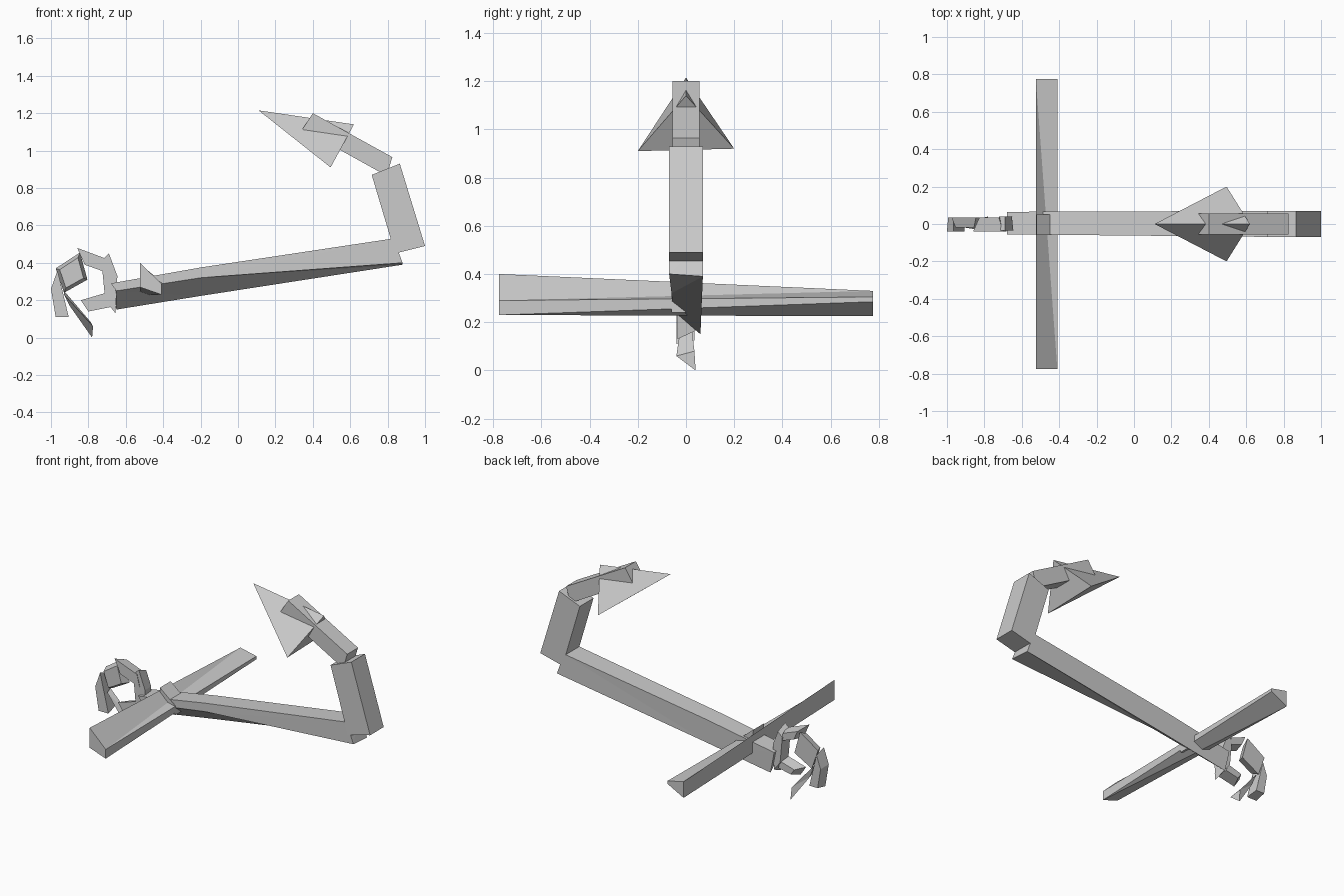
import bpy, bmesh

metal = bpy.data.materials.new("grey metal")
metal.diffuse_color = (0.6, 0.6, 0.6, 1)


def loft(name, sections):
    """Closed solid skinned through matching point loops."""
    bm = bmesh.new()
    rings = [[bm.verts.new(p) for p in s] for s in sections]
    n = len(rings[0])
    for a, b in zip(rings, rings[1:]):
        for i in range(n):
            j = (i + 1) % n
            bm.faces.new((a[i], a[j], b[j], b[i]))
    bm.faces.new(rings[0][::-1])
    bm.faces.new(rings[-1])
    bmesh.ops.triangulate(bm, faces=bm.faces[:])
    bmesh.ops.recalc_face_normals(bm, faces=bm.faces[:])
    me = bpy.data.meshes.new(name)
    bm.to_mesh(me)
    bm.free()
    me.materials.append(metal)
    ob = bpy.data.objects.new(name, me)
    bpy.context.collection.objects.link(ob)
    return ob


def slab(name, outline, y0, y1, shrink=1.0):
    """Side outline in x/z extruded along y, the far side optionally shrunk."""
    cx = sum(p[0] for p in outline) / len(outline)
    cz = sum(p[1] for p in outline) / len(outline)
    far = [(cx + (x - cx) * shrink, y1, cz + (z - cz) * shrink) for x, z in outline]
    return loft(name, [[(x, y0, z) for x, z in outline], far])


# Main shaft: twisted at the ring end, square at the elbow
loft("shaft", [
    [(-0.65, -0.055, 0.25), (-0.65, 0.06, 0.15), (-0.68, 0.065, 0.29), (-0.68, -0.055, 0.29)],
    [(-0.20, -0.06, 0.32), (-0.20, 0.063, 0.223), (-0.20, 0.067, 0.375), (-0.20, -0.06, 0.375)],
    [(0.88, -0.07, 0.40), (0.88, 0.07, 0.39), (0.83, 0.07, 0.53), (0.83, -0.07, 0.53)],
])

# Crossbar, skewed from end to end
loft("crossbar", [
    [(-0.525, -0.775, 0.40), (-0.41, -0.775, 0.29), (-0.41, -0.775, 0.23), (-0.525, -0.775, 0.27)],
    [(-0.525, 0.775, 0.33), (-0.41, 0.775, 0.305), (-0.41, 0.775, 0.285), (-0.525, 0.775, 0.225)],
])

# Hooked arm in two lengths
slab("lower_arm", [(0.84, 0.45), (1.0, 0.49), (0.865, 0.93), (0.715, 0.87)], -0.07, 0.07)
slab("upper_arm", [(0.345, 1.115), (0.40, 1.2), (0.825, 0.965), (0.795, 0.865)], -0.055, 0.055)

# Pointed fluke
tip, ridge = (0.11, 0, 1.215), (0.62, 0, 1.14)
wings = [(0.495, -0.2, 0.91), (0.495, 0.2, 0.92)]
me = bpy.data.meshes.new("fluke")
me.from_pydata([tip, ridge] + wings, [], [(0, 2, 1), (0, 1, 3), (1, 2, 3), (0, 3, 2)])
me.materials.append(metal)
bpy.context.collection.objects.link(bpy.data.objects.new("fluke", me))

# Broken ring of angular shards at the shaft end
slab("ring_pin", [(-0.84, 0.20), (-0.80, 0.14), (-0.65, 0.17), (-0.67, 0.25)], -0.035, 0.03, 0.6)
slab("ring_side", [(-0.71, 0.20), (-0.655, 0.13), (-0.645, 0.33), (-0.69, 0.45), (-0.73, 0.41)],
     -0.035, 0.04, 0.8)
slab("ring_top", [(-0.86, 0.48), (-0.70, 0.42), (-0.68, 0.34), (-0.82, 0.39)], -0.04, 0.035, 0.65)
slab("ring_shoulder", [(-0.975, 0.37), (-0.845, 0.455), (-0.805, 0.31), (-0.93, 0.24)],
     0.035, -0.02, 0.75)
slab("ring_left", [(-1.0, 0.26), (-0.975, 0.11), (-0.905, 0.11), (-0.935, 0.22), (-0.965, 0.36)],
     -0.04, 0.035, 0.85)
loft("ring_bottom", [
    [(-0.93, -0.015, 0.23), (-0.93, 0.015, 0.25), (-0.90, 0.01, 0.17)],
    [(-0.775, -0.04, 0.06), (-0.785, 0.035, 0.08), (-0.78, 0.04, 0.0)],
])
# Small catch beside the crossbar
slab("catch", [(-0.52, 0.39), (-0.41, 0.30), (-0.41, 0.24), (-0.51, 0.27)], -0.06, 0.05)
